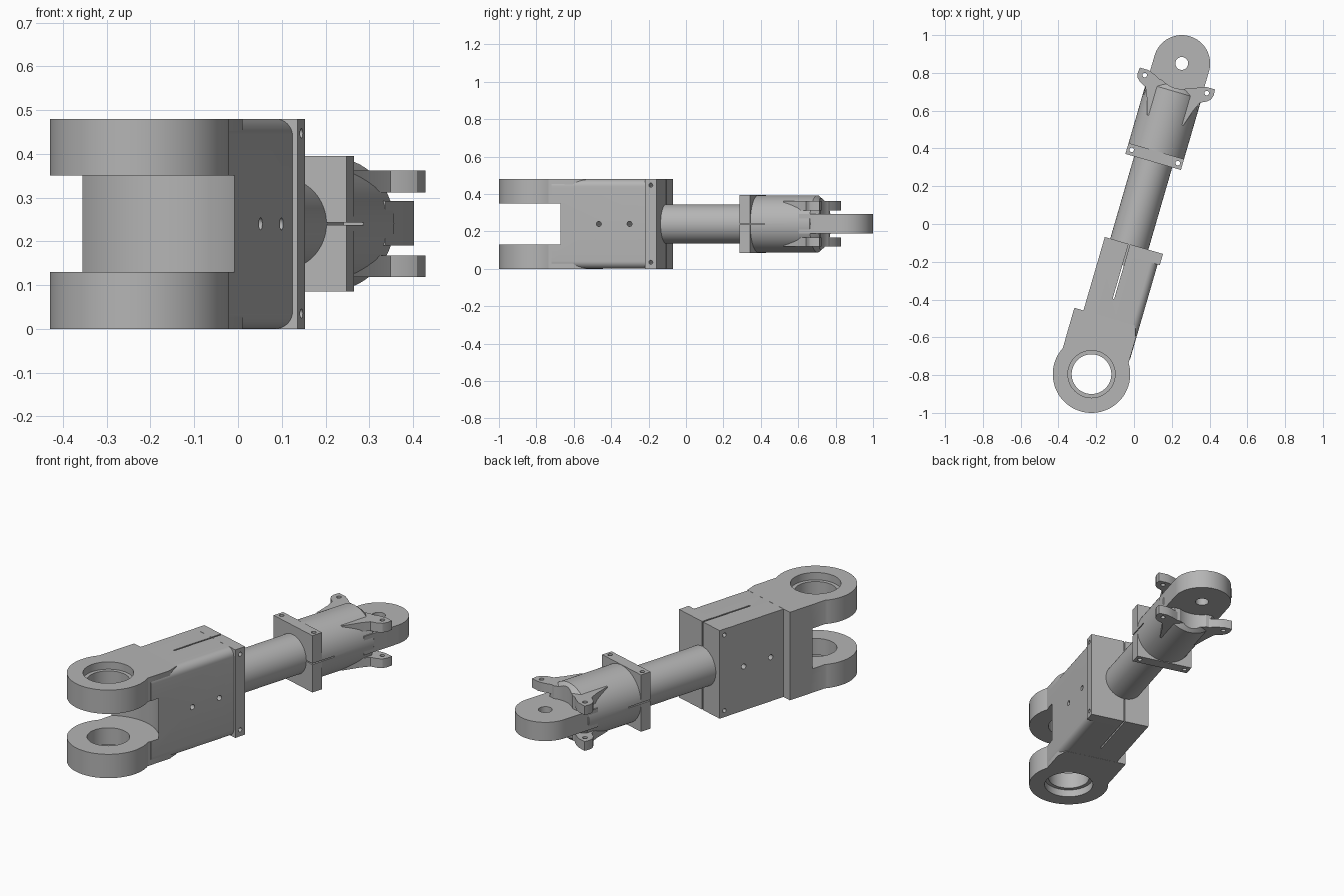
import bpy, bmesh
from math import sin, cos, pi, radians
from mathutils import Matrix

old = bpy.data.objects.get("Cube")
if old:
    bpy.data.objects.remove(old, do_unlink=True)

# Local frame: y runs along the strut from the fork bore to the rod eye
PLACE = Matrix.Translation((-0.225, -0.795, 0)) @ Matrix.Rotation(radians(-16.2), 4, 'Z')
MID = 0.24      # height of the strut axis
TOP = 0.48
EYE = 1.713     # distance between the two bores

steel = bpy.data.materials.new("steel_grey")
steel.use_nodes = True
grey = (0.46, 0.46, 0.46, 1)
steel.diffuse_color = grey
steel.node_tree.nodes["Principled BSDF"].inputs["Base Color"].default_value = grey

parts, cutters = [], []


def add(name, bm, store):
    bmesh.ops.recalc_face_normals(bm, faces=bm.faces[:])
    mesh = bpy.data.meshes.new(name)
    bm.to_mesh(mesh)
    bm.free()
    ob = bpy.data.objects.new(name, mesh)
    bpy.context.collection.objects.link(ob)
    ob.matrix_world = PLACE
    store.append(ob)
    return ob


def prism(name, pts, lo, hi, axis='Z', store=parts):
    """Extrude a closed outline from lo to hi along the given axis."""
    place = {'Z': lambda a, b, h: (a, b, h),
             'Y': lambda a, b, h: (a, h, b),
             'X': lambda a, b, h: (h, a, b)}[axis]
    bm = bmesh.new()
    ends = [[bm.verts.new(place(a, b, h)) for a, b in pts] for h in (lo, hi)]
    n = len(pts)
    for ring in ends:
        bm.faces.new(ring)
    for i in range(n):
        j = (i + 1) % n
        bm.faces.new((ends[0][i], ends[0][j], ends[1][j], ends[1][i]))
    return add(name, bm, store)


def arc(cx, cy, r, start, end, n):
    angles = [radians(start + (end - start) * i / n) for i in range(n + 1)]
    return [(cx + r * cos(a), cy + r * sin(a)) for a in angles]


def circle(cx, cy, r, n=64):
    return arc(cx, cy, r, 0, 360, n)[:-1]


def rect(a0, a1, b0, b1):
    return [(a0, b0), (a1, b0), (a1, b1), (a0, b1)]


def cutter(pts, lo, hi, axis='Z'):
    ob = prism("cutter", pts, lo, hi, axis, cutters)
    ob.hide_render = True
    return ob


def cut(ob, *tools):
    for tool in tools:
        mod = ob.modifiers.new("cut", 'BOOLEAN')
        mod.operation = 'DIFFERENCE'
        mod.solver = 'EXACT'
        mod.object = tool
    bpy.context.view_layer.update()
    dg = bpy.context.evaluated_depsgraph_get()
    mesh = bpy.data.meshes.new_from_object(ob.evaluated_get(dg))
    ob.modifiers.clear()
    ob.data = mesh


# Fork arms with the stepped shoulder on one side
fork = prism("fork_arms", arc(0, 0, 0.205, 33, -206, 72) +
             [(-0.185, 0.184), (-0.185, 0.312), (0.15, 0.312), (0.172, 0.25)], 0, TOP)
gap = cutter(circle(0, 0, 0.25, 96), 0.13, 0.35)
bore = cutter(circle(0, 0, 0.105), -0.1, 0.6)
recesses = [cutter(circle(0, 0, 0.125), lo, hi) for lo, hi in ((-0.1, 0.04), (0.44, 0.6))]
cut(fork, gap, bore, *recesses)

# Clamp block, its long edges rounded on one side, and its square end flange
r, side, skin = 0.04, 0.174, 0.0005
section = ([(-0.135, skin)] + arc(side - r, r + skin, r, -90, 0, 10) +
           arc(side - r, TOP - r - skin, r, 0, 90, 10) + [(-0.135, TOP - skin)])
block = prism("clamp_block", section, 0.13, 0.655, 'Y')
flange = prism("clamp_flange", rect(-0.135, 0.186, 0, TOP), 0.655, 0.717, 'Y')
slit = cutter(rect(-0.004, 0.004, 0.415, 0.8), -0.1, 0.6)
pins = [cutter(circle(u, MID, 0.014, 20), -0.4, 0.4, 'X') for u in (0.393, 0.564)]
bolts = [cutter(circle(0.686, z, 0.011, 20), -0.4, 0.4, 'X') for z in (0.035, 0.447)]
cut(block, gap, slit, *pins)
cut(flange, slit, *bolts)

# Round rod
prism("rod", circle(0, MID, 0.105), 0.6, 1.5, 'Y')

# Sleeve collar and sleeve with a chamfered end
collar = prism("sleeve_collar", rect(-0.153, 0.153, 0.085, 0.395), 1.17, 1.23, 'Y')
sleeve = prism("sleeve", circle(0, MID, 0.153), 1.229, 1.56, 'Y')
bm = bmesh.new()
bmesh.ops.create_cone(bm, cap_ends=True, segments=64, radius1=0.153, radius2=0.12, depth=0.04,
                      matrix=Matrix.Translation((0, 1.58, MID)) @ Matrix.Rotation(-pi / 2, 4, 'X'))
sleeve_end = add("sleeve_end", bm, parts)
split = cutter(rect(-0.3, 0.3, 1.1, 1.31), MID - 0.003, MID + 0.003)
scallop = cutter(circle(0, EYE, 0.135, 96), -0.1, 0.6)
collar_holes = [cutter(circle(s * 0.127, 1.2, 0.012, 20), -0.1, 0.6) for s in (-1, 1)]
cut(collar, split, *collar_holes)
cut(sleeve, split)
cut(sleeve_end, scallop)

# Ear plates above and below the eye
half = [(0.1, 1.40), (0.128, 1.49), (0.15, 1.54), (0.185, 1.557), (0.203, 1.575),
        (0.21, 1.60), (0.207, 1.63), (0.16, 1.63), (0.125, 1.618), (0.09, 1.60)]
outline = half + [(-x, y) for x, y in reversed(half)]
ear_holes = [cutter(circle(s * 0.171, 1.599, 0.012, 20), -0.1, 0.6) for s in (-1, 1)]
for name, z in (("lower_ears", 0.118), ("upper_ears", 0.312)):
    cut(prism(name, outline, z, z + 0.05), scallop, *ear_holes)

# Rod eye
eye = prism("rod_eye", arc(0, EYE, 0.15, 0, 180, 40) + [(-0.15, 1.5), (0.15, 1.5)], 0.19, 0.292)
cut(eye, cutter(circle(0, EYE, 0.034, 32), -0.1, 0.6))

for ob in cutters:
    bpy.data.objects.remove(ob, do_unlink=True)

# Colour and shading
bpy.ops.object.select_all(action='DESELECT')
for ob in parts:
    ob.data.materials.clear()
    ob.data.materials.append(steel)
    for face in ob.data.polygons:
        face.material_index = 0
    ob.select_set(True)
bpy.context.view_layer.objects.active = parts[0]
bpy.ops.object.shade_smooth_by_angle(angle=radians(25))
